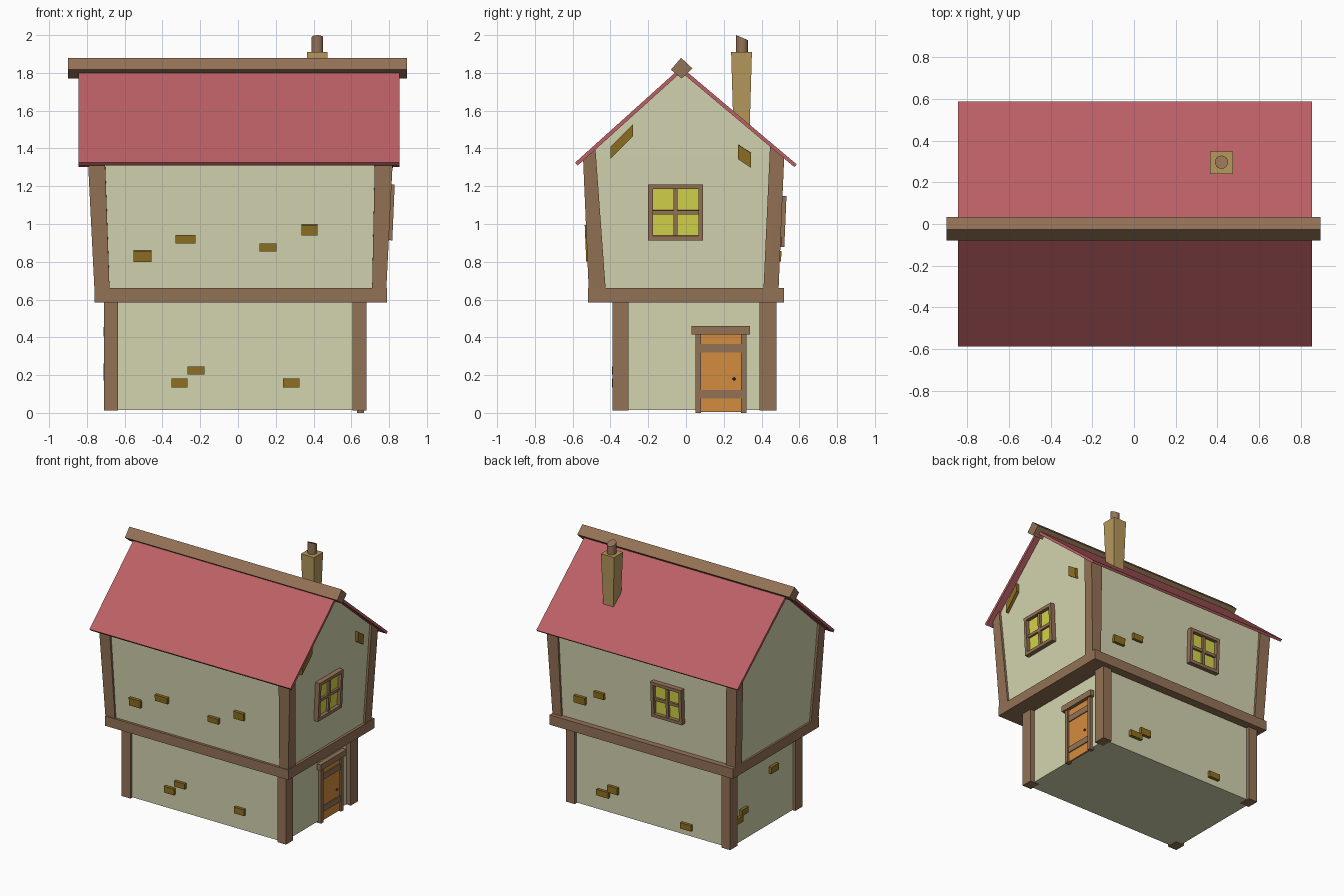
import bpy, bmesh, math
from mathutils import Matrix, Vector

if "Cube" in bpy.data.objects:
    bpy.data.objects.remove(bpy.data.objects["Cube"])


def material(name, rgb):
    m = bpy.data.materials.new(name)
    lin = [((c / 255 + 0.055) / 1.055) ** 2.4 for c in rgb]
    m.diffuse_color = (*lin, 1)
    m.use_nodes = True
    m.node_tree.nodes["Principled BSDF"].inputs["Base Color"].default_value = m.diffuse_color
    return m


PLASTER = material("cream plaster", (212, 212, 176))
WOOD = material("brown timber", (148, 114, 86))
ROOF = material("red roof", (188, 96, 101))
BRICK = material("ochre brick", (142, 112, 34))
STONE = material("tan chimney", (182, 152, 93))
DOOR = material("orange door", (212, 140, 62))
GLASS = material("yellow glass", (212, 212, 74))
DARK = material("dark iron", (75, 62, 50))


def finish(name, bm, mat):
    bmesh.ops.recalc_face_normals(bm, faces=bm.faces)
    me = bpy.data.meshes.new(name)
    bm.to_mesh(me)
    bm.free()
    me.materials.append(mat)
    ob = bpy.data.objects.new(name, me)
    bpy.context.collection.objects.link(ob)
    return ob


def cubes(name, mat, matrices):
    bm = bmesh.new()
    for m in matrices:
        bmesh.ops.create_cube(bm, size=1, matrix=m)
    return finish(name, bm, mat)


def box(x0, x1, y0, y1, z0, z1):
    return (Matrix.Translation(((x0 + x1) / 2, (y0 + y1) / 2, (z0 + z1) / 2))
            @ Matrix.Diagonal((x1 - x0, y1 - y0, z1 - z0, 1)))


def hull(name, mat, points):
    bm = bmesh.new()
    for p in points:
        bm.verts.new(p)
    bmesh.ops.convex_hull(bm, input=bm.verts[:])
    bmesh.ops.dissolve_limit(bm, angle_limit=0.01, verts=bm.verts[:], edges=bm.edges[:])
    return finish(name, bm, mat)


def extrude_x(name, mat, profile, x0, x1):
    bm = bmesh.new()
    face = bm.faces.new([bm.verts.new((x0, y, z)) for y, z in profile])
    new = bmesh.ops.extrude_face_region(bm, geom=[face])["geom"]
    bmesh.ops.translate(bm, vec=(x1 - x0, 0, 0),
                        verts=[v for v in new if isinstance(v, bmesh.types.BMVert)])
    return finish(name, bm, mat)


RIDGE_Y = -0.025


def roof_under(y):
    if y < RIDGE_Y:
        return 1.303 + (y + 0.587) * 0.9
    return 1.293 + (0.587 - y) * 0.843


# Lower storey: plaster block and corner posts
cubes("lower_walls", PLASTER, [box(-0.69, 0.645, -0.37, 0.455, 0.015, 0.60)])
cubes("lower_posts", WOOD, [box(x, x + 0.075, y0, y1, 0.012, 0.60)
                            for x in (-0.71, 0.605)
                            for y0, y1 in ((-0.39, -0.305), (0.39, 0.48))])

# Timber floor band
cubes("floor_band", WOOD, [box(-0.76, 0.79, -0.52, 0.52, 0.585, 0.66)])

# Upper storey: flaring walls with gables
points = [(x, y, 0.64) for x in (-0.745, 0.77) for y in (-0.50, 0.475)]
points += [(x, y, roof_under(y) + 0.005) for x in (-0.775, 0.80) for y in (-0.53, 0.505)]
points += [(x, RIDGE_Y, roof_under(RIDGE_Y) + 0.005) for x in (-0.79, 0.812)]
hull("upper_walls", PLASTER, points)

# Upper leaning corner posts, cut to the roof slope
for xs, xname in ((((-0.76, -0.68), (-0.795, -0.705)), "left"),
                  (((0.71, 0.785), (0.725, 0.82)), "right")):
    for ys, yname in ((((-0.515, -0.425), (-0.545, -0.48)), "front"),
                      (((0.41, 0.49), (0.445, 0.52)), "back")):
        hull("upper_post_%s_%s" % (yname, xname), WOOD,
             [(x, y, 0.65) for x in xs[0] for y in ys[0]] +
             [(x, y, roof_under(y) + 0.008) for x in xs[1] for y in ys[1]])

# Roof and ridge beam
extrude_x("roof", ROOF, [(-0.587, 1.325), (RIDGE_Y, 1.831), (0.587, 1.315),
                         (0.573, 1.302), (RIDGE_Y, 1.804), (-0.573, 1.310)], -0.845, 0.855)
extrude_x("ridge_beam", WOOD, [(-0.08, 1.817), (-0.026, 1.88), (0.034, 1.824),
                               (-0.022, 1.77)], -0.90, 0.895)

# Chimney stack and slanted pot
hull("chimney_stack", STONE,
     [(0.42 + sx * 0.043, 0.294 + sy * 0.043, 1.50) for sx in (-1, 1) for sy in (-1, 1)] +
     [(0.42 + sx * 0.055, 0.294 + sy * 0.055, 1.91) for sx in (-1, 1) for sy in (-1, 1)])
bm = bmesh.new()
bmesh.ops.create_cone(bm, cap_ends=True, segments=14, radius1=0.032, radius2=0.032, depth=0.12,
                      matrix=Matrix.Translation((0.42, 0.297, 1.94)))
for v in bm.verts:
    if v.co.z > 1.95:
        v.co.z -= (v.co.y - 0.265) * 0.42
pot = finish("chimney_pot", bm, WOOD)
bpy.context.view_layer.objects.active = pot
pot.select_set(True)
bpy.ops.object.shade_smooth_by_angle(angle=math.radians(40))
pot.select_set(False)

# Wall frames: turn, distance from the centre at the base, flare.
# Along a wall, u runs to the viewer's right and local -y points outward.
FLARE = 0.043
WALLS = {"front_low": (0, 0.37, 0), "right_low": (90, 0.645, 0),
         "back_low": (180, 0.455, 0), "left_low": (-90, 0.69, 0),
         "front_up": (0, 0.50, FLARE), "right_up": (90, 0.77, FLARE),
         "back_up": (180, 0.475, FLARE)}


def on_wall(wall, u, z):
    turn, dist, flare = WALLS[wall]
    return (Matrix.Rotation(math.radians(turn), 4, 'Z')
            @ Matrix.Translation((u, -dist - flare * (z - 0.66), z))
            @ Matrix.Rotation(math.atan(flare), 4, 'X'))


# Exposed bricks: wall, u, z, width, height, shear
BRICKS = [("front_up", -0.505, 0.83, 0.095, 0.058, 0), ("front_up", -0.278, 0.92, 0.105, 0.046, 0),
          ("front_up", 0.159, 0.876, 0.09, 0.042, 0), ("front_up", 0.378, 0.968, 0.084, 0.057, 0),
          ("front_low", -0.31, 0.159, 0.085, 0.048, 0), ("front_low", -0.222, 0.225, 0.09, 0.042, 0),
          ("front_low", 0.282, 0.159, 0.085, 0.048, 0),
          ("right_up", -0.34, 1.4375, 0.117, 0.062, 1), ("right_up", 0.31, 1.36, 0.07, 0.078, -0.66),
          ("back_up", -0.55, 0.83, 0.095, 0.055, 0), ("back_up", -0.385, 0.91, 0.085, 0.045, 0),
          ("back_low", -0.375, 0.15, 0.1, 0.046, 0), ("back_low", -0.29, 0.20, 0.085, 0.052, 0),
          ("back_low", 0.33, 0.085, 0.09, 0.045, 0),
          ("left_low", -0.36, 0.195, 0.08, 0.045, 0), ("left_low", -0.30, 0.24, 0.08, 0.045, 0),
          ("left_low", 0.06, 0.43, 0.09, 0.05, 0)]
mats = []
for wall, u, z, w, h, k in BRICKS:
    shear = Matrix.Identity(4)
    shear[2][0] = k
    mats.append(on_wall(wall, u, z) @ shear @ box(-w / 2, w / 2, -0.022, 0.01, -h / 2, h / 2))
cubes("exposed_bricks", BRICK, mats)


# Windows: glass plate, outer frame and cross bars
def window(name, wall, u, z, w, h):
    m = on_wall(wall, u, z)
    a, b, t = w / 2, h / 2, 0.024
    cubes(name + "_glass", GLASS, [m @ box(-a + t / 2, a - t / 2, -0.009, -0.001, -b + t / 2, b - t / 2)])
    bars = [box(s * (a - t / 2) - t / 2, s * (a - t / 2) + t / 2, -0.036, 0.01, -b, b) for s in (-1, 1)]
    bars += [box(-a + t, a - t, -0.036, 0.01, s * (b - t / 2) - t / 2, s * (b - t / 2) + t / 2)
             for s in (-1, 1)]
    bars += [box(-0.011, 0.011, -0.026, 0.005, -b + t, b - t),
             box(-a + t, a - t, -0.025, 0.005, -0.011, 0.011)]
    cubes(name + "_frame", WOOD, [m @ x for x in bars])


window("gable_window", "right_up", -0.055, 1.0625, 0.29, 0.295)
window("back_window", "back_up", 0.20, 1.015, 0.26, 0.27)

# Door with frame, cross boards and knob
cubes("door_leaf", DOOR, [box(0.64, 0.653, 0.08, 0.295, 0.006, 0.415)])
cubes("door_frame", WOOD, [box(0.63, 0.667, 0.05, 0.08, 0, 0.415),
                           box(0.63, 0.667, 0.292, 0.32, 0, 0.415),
                           box(0.63, 0.679, 0.03, 0.34, 0.415, 0.46)])
cubes("door_boards", WOOD, [box(0.65, 0.660, 0.08, 0.292, z, z + 0.045) for z in (0.075, 0.32)])
bm = bmesh.new()
bmesh.ops.create_icosphere(bm, subdivisions=1, radius=0.009,
                           matrix=Matrix.Translation((0.659, 0.255, 0.18)))
finish("door_knob", bm, DARK)
